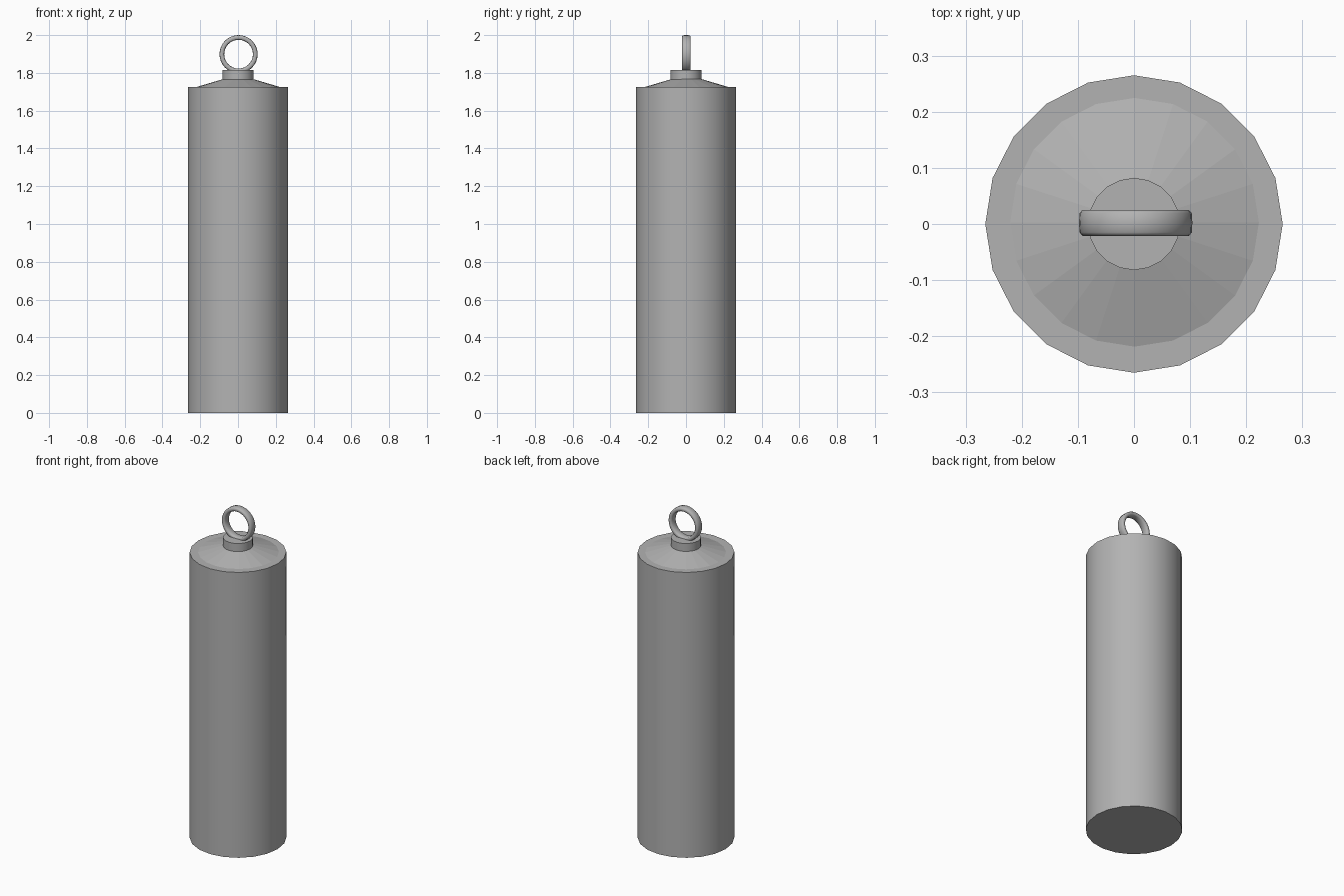
import bpy, math
from mathutils import Matrix

if "Cube" in bpy.data.objects:
    bpy.data.objects.remove(bpy.data.objects["Cube"])

# Dark grey shared by every part
grey = bpy.data.materials.new("dark_grey")
grey.diffuse_color = (0.45, 0.45, 0.45, 1)
grey.use_nodes = True
grey.node_tree.nodes["Principled BSDF"].inputs["Base Color"].default_value = grey.diffuse_color


def lathe(name, profile, segments, closed=False, matrix=None, smooth=35):
    """Revolve (radius, height) points round z; ends capped unless the profile is a loop."""
    n = len(profile)
    verts = [(r * math.cos(a), r * math.sin(a), z)
             for a in (2 * math.pi * i / segments for i in range(segments))
             for r, z in profile]
    faces = []
    for i in range(segments):
        j = (i + 1) % segments
        for k in range(n if closed else n - 1):
            m = (k + 1) % n
            faces.append((i * n + k, j * n + k, j * n + m, i * n + m))
    if not closed:
        faces.append([i * n for i in reversed(range(segments))])
        faces.append([i * n + n - 1 for i in range(segments)])
    mesh = bpy.data.meshes.new(name)
    mesh.from_pydata(verts, [], faces)
    mesh.materials.append(grey)
    if matrix:
        mesh.transform(matrix)
    mesh.update()
    obj = bpy.data.objects.new(name, mesh)
    bpy.context.collection.objects.link(obj)
    bpy.context.view_layer.objects.active = obj
    bpy.ops.object.select_all(action='DESELECT')
    obj.select_set(True)
    if smooth:
        bpy.ops.object.shade_smooth_by_angle(angle=math.radians(smooth))
    return obj


# Main cylinder
lathe("body", [(0.265, 0), (0.265, 1.725)], 20)

# Shallow faceted cap and the collar rising from it
lathe("cap", [(0.225, 1.724), (0.080, 1.767)], 20, smooth=0,
      matrix=Matrix.Translation((0.001, 0.003, 0)))
lathe("collar", [(0.082, 1.76), (0.082, 1.815)], 20)

# Hanging ring: flat band with rounded edges, standing upright
band = [(0.077, -0.017), (0.082, -0.023), (0.095, -0.023), (0.100, -0.017),
        (0.101, 0), (0.100, 0.017), (0.095, 0.023), (0.082, 0.023),
        (0.077, 0.017), (0.076, 0)]
lathe("hanging_ring", band, 32, closed=True, smooth=60,
      matrix=Matrix.Translation((0.003, 0.002, 1.899)) @ Matrix.Rotation(math.pi / 2, 4, 'X'))
